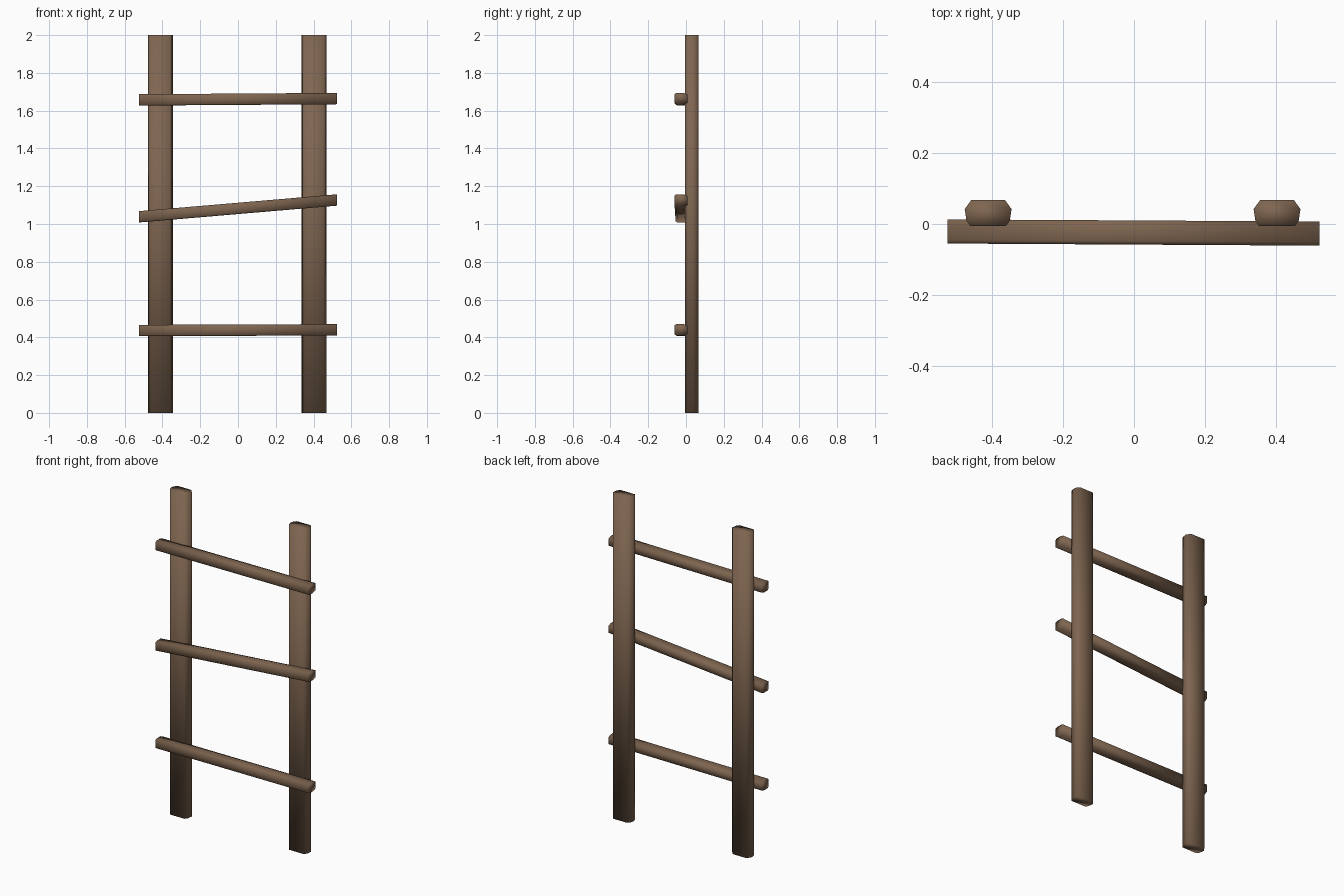
import bpy
import bmesh
from mathutils import Vector

if "Cube" in bpy.data.objects:
    bpy.data.objects.remove(bpy.data.objects["Cube"], do_unlink=True)

wood = bpy.data.materials.new("brown_wood")
wood.use_nodes = True
colour = (0.21, 0.13, 0.08, 1)
wood.diffuse_color = colour
wood.node_tree.nodes["Principled BSDF"].inputs["Base Color"].default_value = colour

# Half outlines (across, depth) of the timbers, mirrored to a full section
RAIL_HALF = [(0.048, 0.067), (0.066, 0.042), (0.061, 0.009), (0.05, -0.006)]
RUNG_HALF = [(0.022, 0.034), (0.03, 0.014), (0.03, -0.024), (0.024, -0.034)]


def timber(name, half, start, end, across):
    """Sweep a mirrored section along a straight line, fully smooth shaded."""
    start, end, across = Vector(start), Vector(end), Vector(across)
    section = half + [(-a, d) for a, d in reversed(half)]
    bm = bmesh.new()
    rings = [[bm.verts.new(p + across * a + Vector((0, d, 0))) for a, d in section]
             for p in (start, end)]
    n = len(section)
    for i in range(n):
        j = (i + 1) % n
        bm.faces.new((rings[0][i], rings[0][j], rings[1][j], rings[1][i]))
    for ring in rings:
        bm.faces.new(ring)
    bmesh.ops.recalc_face_normals(bm, faces=bm.faces)
    for face in bm.faces:
        face.smooth = True
    mesh = bpy.data.meshes.new(name)
    bm.to_mesh(mesh)
    bm.free()
    mesh.materials.append(wood)
    obj = bpy.data.objects.new(name, mesh)
    bpy.context.collection.objects.link(obj)


# Upright rails
for name, x in (("right_rail", -0.411), ("left_rail", 0.403)):
    timber(name, RAIL_HALF, (x, 0, 0), (x, 0, 2), (1, 0, 0))

# Rungs fixed across the front, the middle one crooked
for name, z_right, z_left in (("bottom_rung", 0.436, 0.44),
                              ("middle_rung", 1.038, 1.127),
                              ("top_rung", 1.657, 1.664)):
    timber(name, RUNG_HALF, (-0.525, -0.021, z_right), (0.523, -0.027, z_left), (0, 0, 1))
